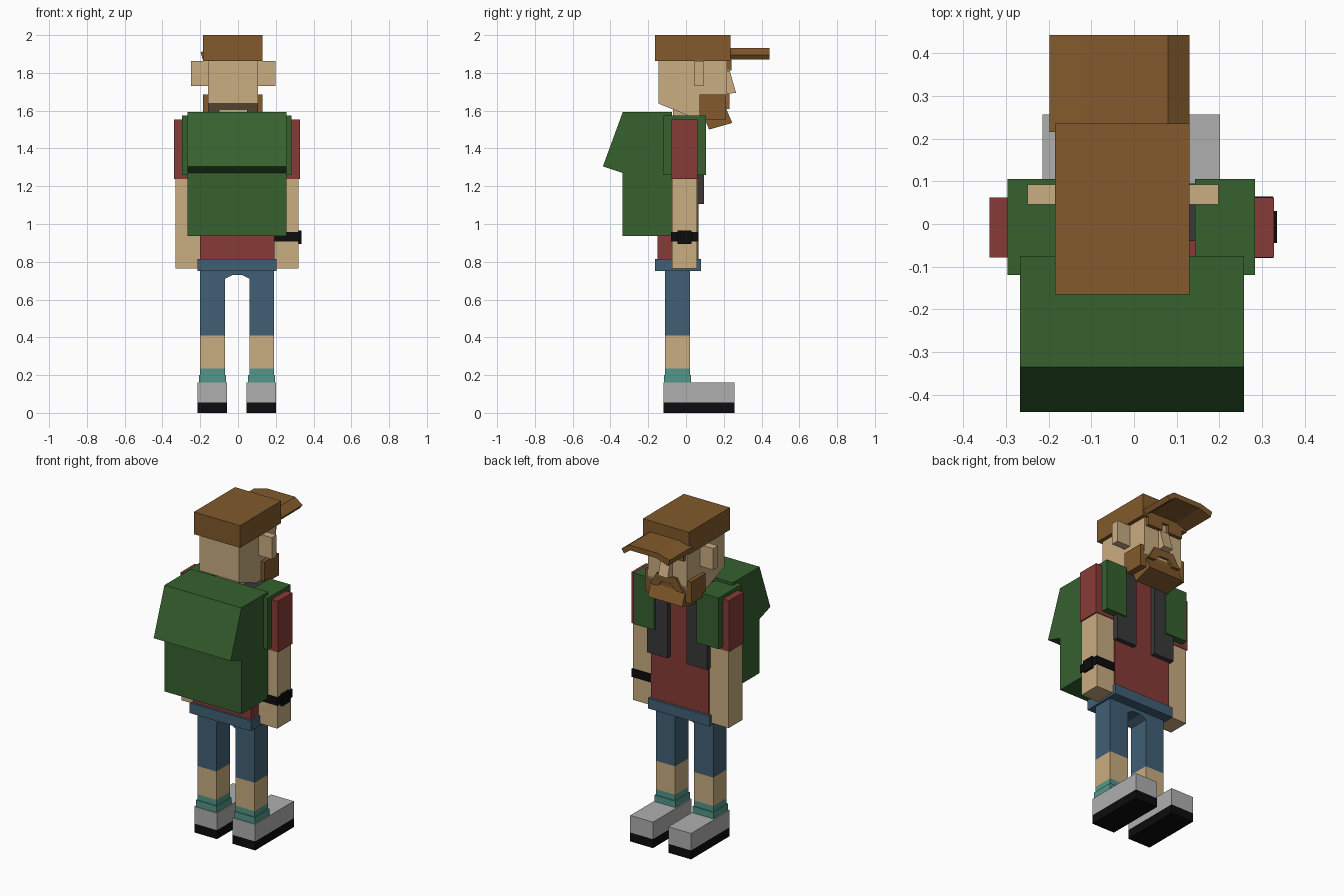
import bpy, bmesh

def lin(c):
    c /= 255
    return c / 12.92 if c <= 0.04045 else ((c + 0.055) / 1.055) ** 2.4

def mat(name, r, g, b):
    m = bpy.data.materials.new(name)
    m.diffuse_color = (lin(r), lin(g), lin(b), 1)
    return m

BROWN = mat("brown", 130, 90, 44)
SKIN = mat("skin", 202, 173, 129)
GREEN = mat("green", 54, 97, 47)
RED = mat("red", 135, 59, 55)
DENIM = mat("denim", 65, 96, 117)
GREY = mat("light grey", 175, 175, 175)
BLACK = mat("black", 12, 12, 12)
TEAL = mat("teal", 83, 150, 137)
STRAP = mat("dark grey", 57, 57, 58)

def prism(name, material, profile, lo, hi, axis="x"):
    """Extrude a (y,z) profile along x, or an (x,z) profile along y."""
    def at(p, t):
        return (t, p[0], p[1]) if axis == "x" else (p[0], t, p[1])
    bm = bmesh.new()
    a = [bm.verts.new(at(p, lo)) for p in profile]
    b = [bm.verts.new(at(p, hi)) for p in profile]
    n = len(profile)
    bm.faces.new(a)
    bm.faces.new(b[::-1])
    for i in range(n):
        j = (i + 1) % n
        bm.faces.new((a[i], b[i], b[j], a[j]))
    bmesh.ops.recalc_face_normals(bm, faces=bm.faces)
    me = bpy.data.meshes.new(name)
    bm.to_mesh(me)
    bm.free()
    me.materials.append(material)
    ob = bpy.data.objects.new(name, me)
    bpy.context.collection.objects.link(ob)
    return ob

def box(name, material, x0, x1, y0, y1, z0, z1):
    return prism(name, material, [(y0, z0), (y1, z0), (y1, z1), (y0, z1)], x0, x1)

# Legs, socks and shoes
for side, x0, x1 in (("left", -0.2, -0.07), ("right", 0.06, 0.19)):
    box(side + "_trouser_leg", DENIM, x0, x1, -0.11, 0.02, 0.41, 0.76)
    box(side + "_shin", SKIN, x0, x1, -0.11, 0.02, 0.235, 0.41)
    box(side + "_sock", TEAL, x0, x1, -0.11, 0.02, 0.15, 0.235)
    box(side + "_sock_cuff", TEAL, x0 - 0.006, x1 + 0.006, -0.116, 0.027, 0.15, 0.2)
    box(side + "_shoe", GREY, x0 - 0.014, x1 + 0.011, -0.12, 0.256, 0.055, 0.16)
    box(side + "_sole", BLACK, x0 - 0.014, x1 + 0.011, -0.12, 0.256, 0.0, 0.055)

# Hips and waistband
prism("crotch", DENIM, [(-0.07, 0.71), (-0.03, 0.73), (0.02, 0.73), (0.06, 0.71),
                        (0.06, 0.76), (-0.07, 0.76)], -0.11, 0.02, "y")
box("waistband", DENIM, -0.215, 0.203, -0.163, 0.08, 0.752, 0.815)

# Shirt body and neck
box("shirt", RED, -0.2, 0.193, -0.15, 0.065, 0.81, 1.56)
box("neck", SKIN, -0.1, 0.05, -0.07, 0.06, 1.54, 1.64)

# Arms, sleeves, shoulder pads and pack straps
for side, a0, a1, s0, s1, g0, g1, k0, k1 in (
        ("left", -0.332, -0.2, -0.338, -0.2, -0.296, -0.145, -0.21, -0.07),
        ("right", 0.193, 0.32, 0.193, 0.328, 0.143, 0.284, 0.06, 0.2)):
    box(side + "_arm", SKIN, a0, a1, -0.074, 0.058, 0.765, 1.24)
    box(side + "_sleeve", RED, s0, s1, -0.078, 0.062, 1.238, 1.553)
    box(side + "_shoulder_pad", GREEN, g0, g1, -0.12, 0.105, 1.26, 1.575)
    prism(side + "_strap", STRAP, [(0.06, 1.105), (0.095, 1.105), (0.095, 1.568),
                                   (-0.04, 1.568), (-0.04, 1.54), (0.06, 1.54)], k0, k1)

# Wristwatch
box("watch_band", BLACK, 0.188, 0.326, -0.08, 0.065, 0.908, 0.958)
box("watch_face", BLACK, 0.32, 0.335, -0.045, 0.03, 0.895, 0.966)

# Backpack with overhanging flap
prism("backpack", GREEN, [(-0.075, 0.937), (-0.335, 0.937), (-0.335, 1.27),
                          (-0.44, 1.305), (-0.335, 1.592), (-0.075, 1.592)], -0.267, 0.258)

# Head, ears and nose
prism("head", SKIN, [(-0.145, 1.87), (-0.145, 1.637), (0.04, 1.562), (0.19, 1.562),
                     (0.218, 1.65), (0.218, 1.87)], -0.16, 0.107)
box("left_ear", SKIN, -0.25, -0.155, 0.046, 0.092, 1.73, 1.863)
box("right_ear", SKIN, 0.1, 0.198, 0.046, 0.092, 1.73, 1.863)
prism("nose", SKIN, [(0.2, 1.685), (0.265, 1.695), (0.232, 1.81), (0.2, 1.81)], -0.06, 0.005)

# Beard, chin, moustache and brows
box("beard", BROWN, -0.185, 0.13, 0.072, 0.213, 1.55, 1.685)
prism("chin_beard", BROWN, [(0.1, 1.555), (0.122, 1.5), (0.245, 1.535), (0.213, 1.61)], -0.145, 0.09)
prism("moustache", BROWN, [(-0.14, 1.61), (-0.09, 1.61), (-0.06, 1.645), (0.005, 1.645),
                           (0.035, 1.61), (0.085, 1.61), (0.04, 1.69), (-0.095, 1.69)],
      0.205, 0.23, "y")
box("left_brow", BROWN, -0.15, -0.05, 0.195, 0.24, 1.812, 1.868)
box("right_brow", BROWN, -0.005, 0.095, 0.195, 0.24, 1.812, 1.868)

# Cap with a bent peak
box("cap", BROWN, -0.185, 0.13, -0.165, 0.235, 1.863, 2.0)
prism("cap_peak", BROWN, [(-0.198, 1.91), (-0.115, 1.932), (0.08, 1.932), (0.13, 1.895),
                          (0.112, 1.87), (0.07, 1.9), (-0.11, 1.9), (-0.187, 1.872)],
      0.216, 0.443, "y")
